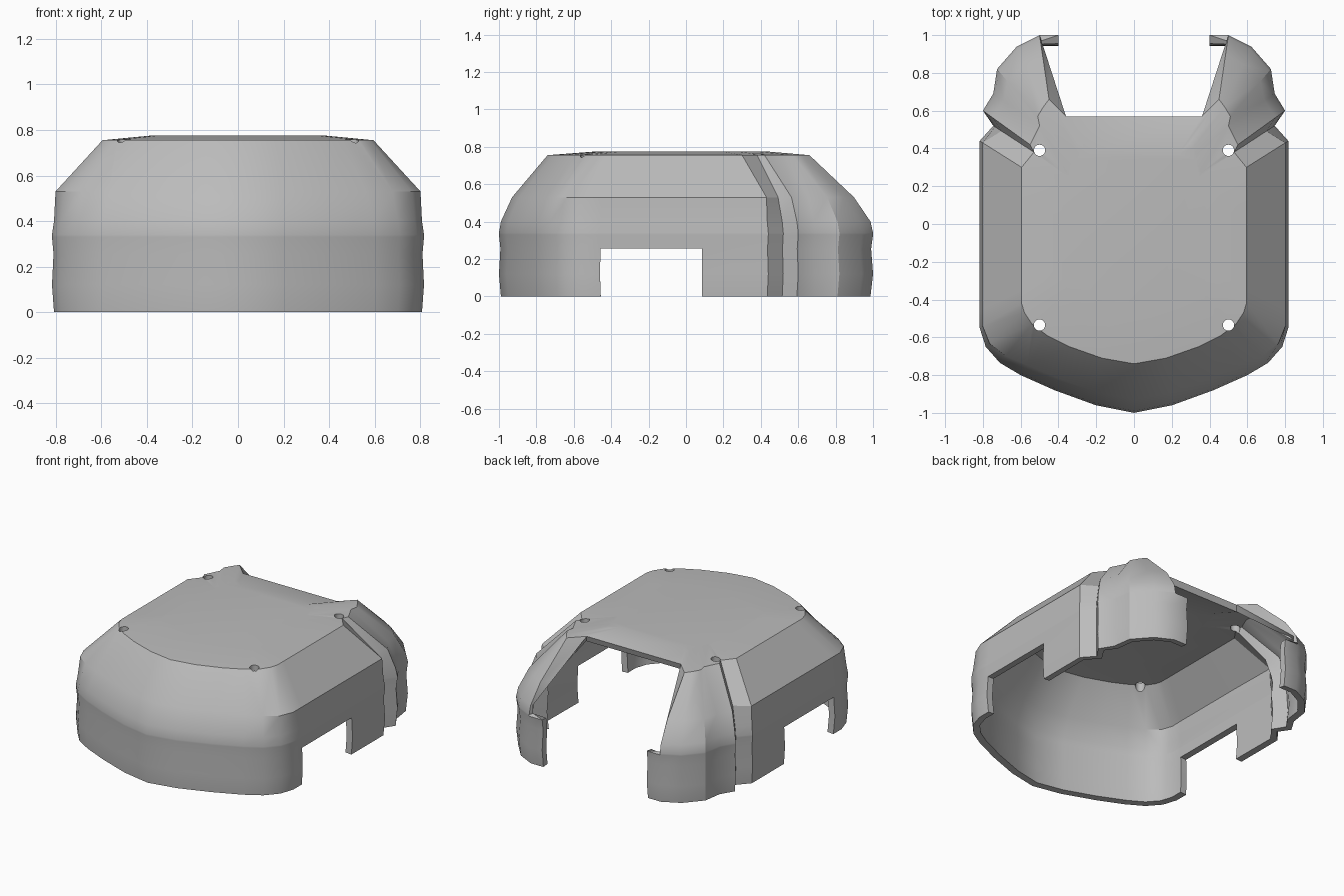
import bpy, bmesh, math

cube = bpy.data.objects.get("Cube")
if cube:
    bpy.data.objects.remove(cube, do_unlink=True)

grey = bpy.data.materials.new("light_grey")
grey.use_nodes = True
colour = (0.5, 0.5, 0.5, 1)
grey.diffuse_color = colour
grey.node_tree.nodes["Principled BSDF"].inputs["Base Color"].default_value = colour

# Half plan from nose to tail: wall x, y, rim x, y, inset at the shoulder
PLAN = [
    (0, -1, 0, -.74, .27), (.2, -.96, .17, -.71, .27), (.42, -.88, .34, -.65, .27),
    (.6, -.8, .46, -.59, .25), (.71, -.735, .54, -.53, .18), (.785, -.65, .58, -.47, .1),
    (.817, -.55, .595, -.42, .07), (.817, -.46, .595, -.35, .07),
    (.817, .085, .595, .07, .07), (.817, .44, .595, .3, .07),
    (.745, .52, .53, .38, .2), (.8, .6, .55, .42, .2), (.745, .69, .5, .52, .22),
    (.725, .82, .51, .57, .26), (.62, .94, .48, .62, .3), (.5, 1, .45, .66, .3),
]
# Height and inset of each wall ring; the shoulder inset comes from the plan
LEVELS = [(0, .04), (.12, 0), (.255, .03), (.33, 0), (.34, 0), (.4, .04), (.53, None), (.755, 1)]
WINDOW_COLUMN = 7


def column(wx, wy, tx, ty, shoulder):
    points = []
    for z, inset in LEVELS:
        t = shoulder if inset is None else inset
        points.append((wx + (tx - wx) * t, wy + (ty - wy) * t, z))
    return points


half = [column(*row) for row in PLAN]

# Last column: hooked tail lip below, slanted opening edge above
tail = []
for (x, y, z) in half[-1]:
    if z < .335:
        tail.append((.4, y, z))
    else:
        f = min(1, max(0, (z - .4) / .355))
        tail.append((.49 - .13 * f, min(y, .97 - .4 * f), z))
half.append(tail)

bm = bmesh.new()
right = [[bm.verts.new(p) for p in col] for col in half]
left = [right[0]] + [[bm.verts.new((-x, y, z)) for x, y, z in col] for col in half[1:]]

# Walls, leaving the side windows open
for side, flip in ((right, False), (left, True)):
    for i in range(len(side) - 1):
        for k in range(len(LEVELS) - 1):
            if i == WINDOW_COLUMN and k < 2:
                continue
            quad = [side[i][k], side[i + 1][k], side[i + 1][k + 1], side[i][k + 1]]
            bm.faces.new(quad[::-1] if flip else quad)

# Slightly crowned roof
rim = [c[-1] for c in right] + [c[-1] for c in left[:0:-1]]
crown = [bm.verts.new((v.co.x * .65, v.co.y * .65, .775)) for v in rim]
for i in range(len(rim)):
    j = (i + 1) % len(rim)
    bm.faces.new((rim[i], rim[j], crown[j], crown[i]))
bm.faces.new(crown)
bm.normal_update()

mesh = bpy.data.meshes.new("shell")
bm.to_mesh(mesh)
bm.free()
shell = bpy.data.objects.new("shell", mesh)
bpy.context.collection.objects.link(shell)
mesh.materials.append(grey)

thick = shell.modifiers.new("thickness", "SOLIDIFY")
thick.thickness = .045
thick.offset = -1
thick.use_even_offset = False

# Four screw holes through the roof
cutters = []
for x in (-.5, .5):
    for y in (-.535, .39):
        bpy.ops.mesh.primitive_cylinder_add(vertices=20, radius=.03, depth=.5, location=(x, y, .75))
        cutter = bpy.context.object
        cutter.name = "screw_hole_cutter"
        cutter.hide_render = True
        cutter.data.materials.append(grey)
        cut = shell.modifiers.new("screw_hole", "BOOLEAN")
        cut.operation = "DIFFERENCE"
        cut.solver = "EXACT"
        cut.object = cutter
        cutters.append(cutter)

bpy.ops.object.select_all(action="DESELECT")
shell.select_set(True)
bpy.context.view_layer.objects.active = shell
for name in [m.name for m in shell.modifiers]:
    bpy.ops.object.modifier_apply(modifier=name)
for cutter in cutters:
    bpy.data.objects.remove(cutter, do_unlink=True)
bpy.ops.object.shade_smooth_by_angle(angle=math.radians(30))
